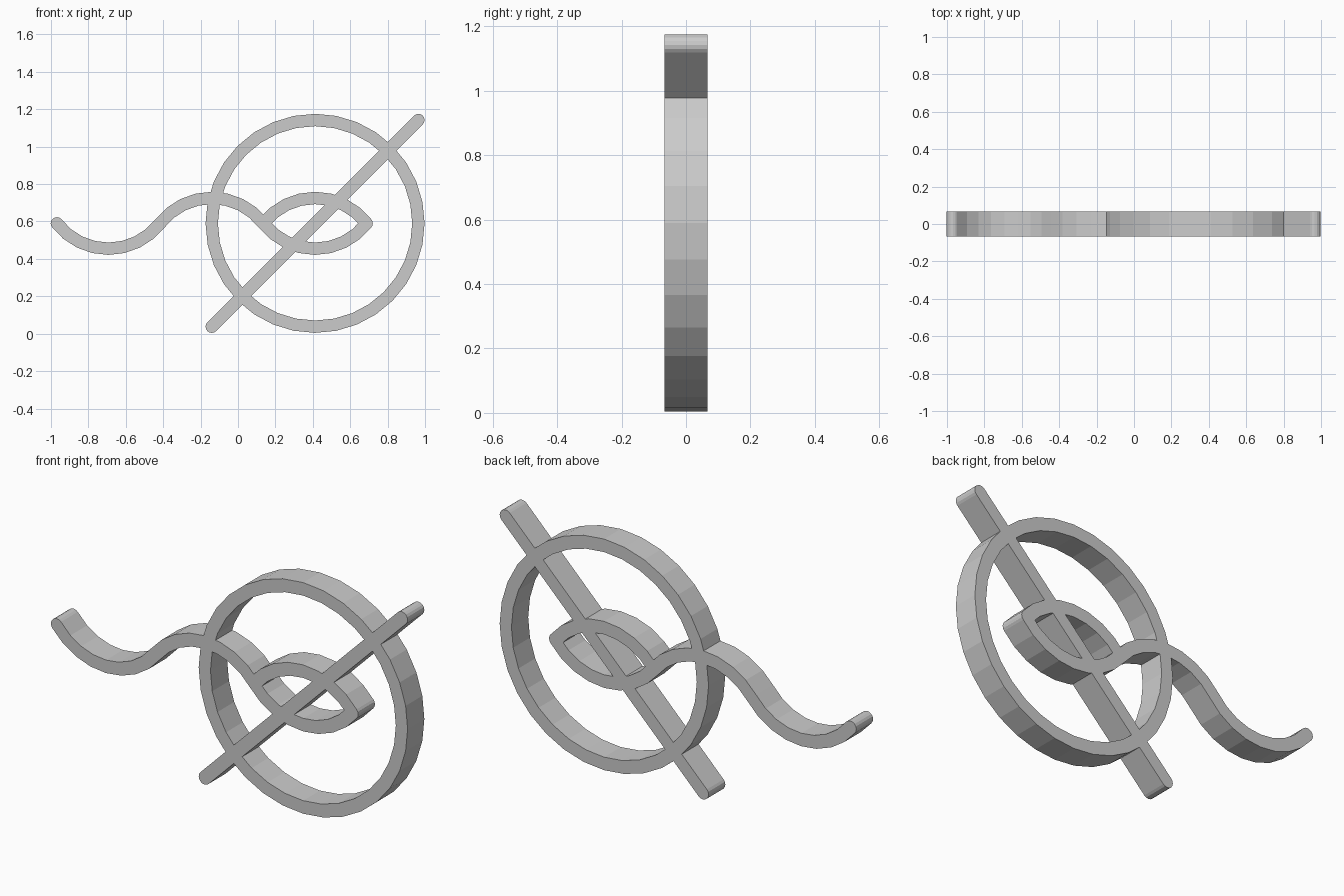
import bpy, bmesh
from math import pi, sin, cos, atan2, radians
from mathutils import Vector

cube = bpy.data.objects.get("Cube")
if cube:
    bpy.data.objects.remove(cube, do_unlink=True)

HALF_W = 0.033          # half the stroke width
HALF_D = 0.067          # half the depth
CENTRE = Vector((0.412, 0.59))
RADIUS = 0.5525         # centre line of the ring
HALF_CHORD = RADIUS / 2
ARC_R, ARC_A = 0.348, radians(52.4)

grey = bpy.data.materials.new("light grey")
grey.use_nodes = True
colour = (0.6, 0.6, 0.6, 1)
grey.diffuse_color = colour
grey.node_tree.nodes["Principled BSDF"].inputs["Base Color"].default_value = colour


def extrude_outline(name, loops):
    """Fill a flat outline (with optional hole) in XZ and give it depth along Y."""
    bm = bmesh.new()
    rows = [[[bm.verts.new((x, y, z)) for x, z in loop] for loop in loops]
            for y in (-HALF_D, HALF_D)]
    for a, b in zip(*rows):
        for i in range(len(a)):
            bm.faces.new((a[i - 1], a[i], b[i], b[i - 1]))
    for row in rows:
        if len(row) == 1:
            bm.faces.new(row[0])
        else:
            for i in range(len(row[0])):
                bm.faces.new((row[0][i - 1], row[0][i], row[1][i], row[1][i - 1]))
    bmesh.ops.recalc_face_normals(bm, faces=bm.faces)
    mesh = bpy.data.meshes.new(name)
    bm.to_mesh(mesh)
    bm.free()
    mesh.materials.append(grey)
    obj = bpy.data.objects.new(name, mesh)
    bpy.context.collection.objects.link(obj)
    return obj


def stroke(name, path, cap=8):
    """Sweep a round-ended stroke along a path."""
    n = len(path)
    tangents = [(path[min(i + 1, n - 1)] - path[max(i - 1, 0)]).normalized() for i in range(n)]
    normals = [Vector((-t.y, t.x)) for t in tangents]
    left = [p + m * HALF_W for p, m in zip(path, normals)]
    right = [p - m * HALF_W for p, m in zip(path, normals)]

    def end_cap(p, m):
        a = atan2(m.y, m.x)
        return [p + HALF_W * Vector((cos(a - pi * k / cap), sin(a - pi * k / cap)))
                for k in range(1, cap)]

    outline = left + end_cap(path[-1], normals[-1]) + right[::-1] + end_cap(path[0], -normals[0])
    return extrude_outline(name, [outline])


def arc(mid_x, side, steps=8):
    """Shallow arc over one chord; side is 1 for a crest, -1 for a trough."""
    points = []
    for k in range(steps + 1):
        a = ARC_A * (2 * k / steps - 1)
        points.append(Vector((mid_x + ARC_R * sin(a),
                              CENTRE.y + side * ARC_R * (cos(a) - cos(ARC_A)))))
    return points


# Ring
ring = extrude_outline("ring", [
    [CENTRE + r * Vector((cos(2 * pi * k / 32), sin(2 * pi * k / 32))) for k in range(32)]
    for r in (RADIUS + HALF_W, RADIUS - HALF_W)])

# Diagonal bar
reach = Vector((RADIUS, RADIUS))
bar = stroke("diagonal_bar", [CENTRE - reach, CENTRE + reach])

# Wavy line of three arcs, and the crest that closes the eye shape
wave_path = arc(CENTRE.x - 2 * RADIUS, -1)
wave_path += arc(CENTRE.x - RADIUS, 1)[1:] + arc(CENTRE.x, -1)[1:]
wave = stroke("wavy_line", wave_path)
crest = stroke("eye_crest", arc(CENTRE.x, 1))

# Weld the strokes into one solid
for part in (bar, wave, crest):
    mod = ring.modifiers.new("join " + part.name, 'BOOLEAN')
    mod.operation = 'UNION'
    mod.solver = 'EXACT'
    mod.object = part
bpy.context.view_layer.update()
solid = bpy.data.meshes.new_from_object(ring.evaluated_get(bpy.context.evaluated_depsgraph_get()))
ring.modifiers.clear()
ring.data = solid
ring.name = "ring_with_bar_and_wave"
for part in (bar, wave, crest):
    bpy.data.objects.remove(part, do_unlink=True)
